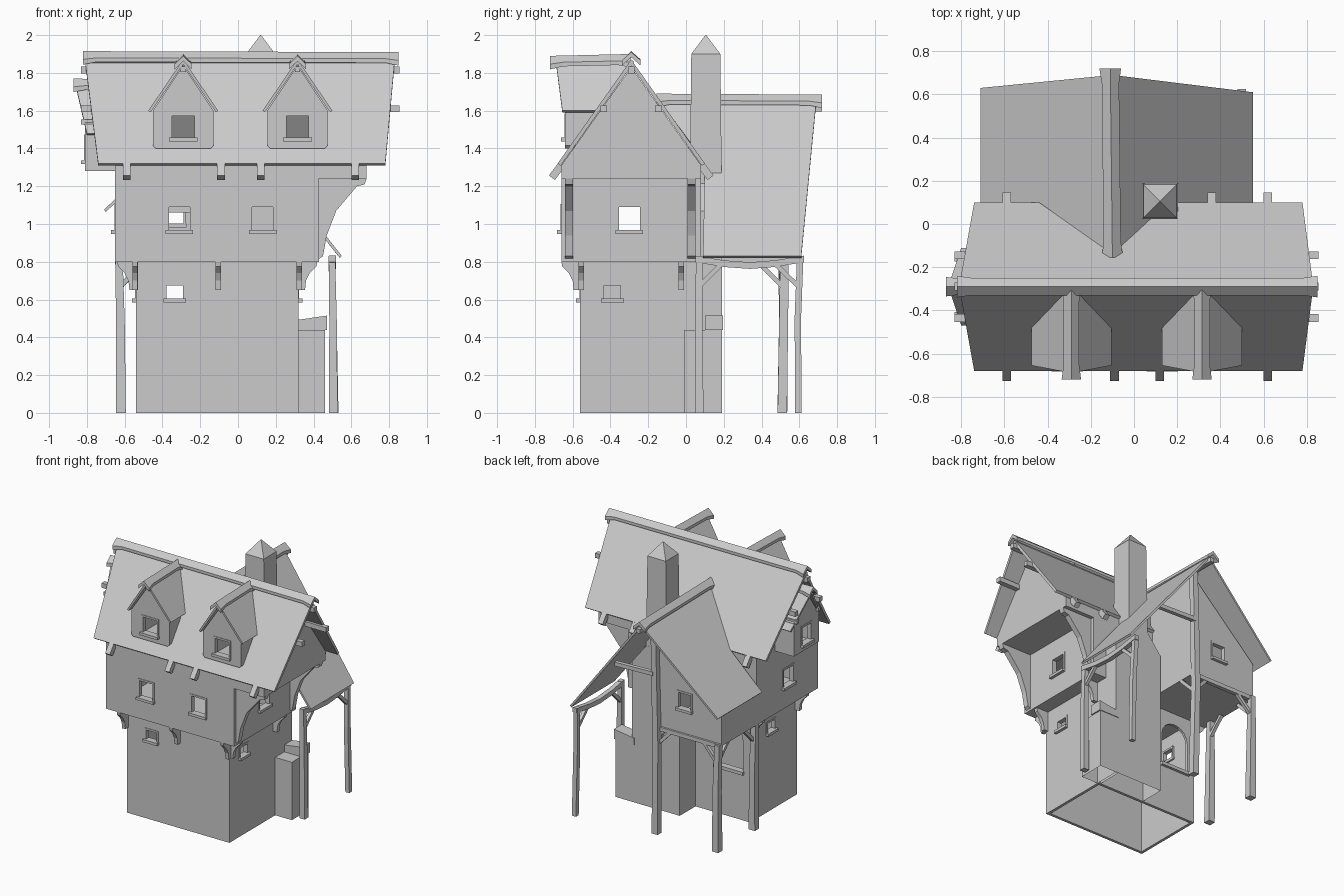
import bpy, bmesh
from math import pi, cos, sin
from mathutils import Vector as V

if "Cube" in bpy.data.objects:
    bpy.data.objects.remove(bpy.data.objects["Cube"])

grey = bpy.data.materials.new("plain_grey")
grey.use_nodes = True
grey.diffuse_color = (0.6, 0.6, 0.6, 1)
grey.node_tree.nodes["Principled BSDF"].inputs["Base Color"].default_value = (0.6, 0.6, 0.6, 1)


def loft(name, loops, shell=0, open_bottom=False):
    """Skin a list of equal loops, with capped ends; optionally hollow."""
    bm = bmesh.new()
    rings = [[bm.verts.new(p) for p in loop] for loop in loops]
    n = len(rings[0])
    for a, b in zip(rings, rings[1:]):
        for i in range(n):
            j = (i + 1) % n
            bm.faces.new((a[i], a[j], b[j], b[i]))
    bm.faces.new(rings[0])
    bm.faces.new(rings[-1])
    bmesh.ops.recalc_face_normals(bm, faces=bm.faces)
    if open_bottom:
        down = [f for f in bm.faces if f.normal.z < -0.9]
        bmesh.ops.delete(bm, geom=down, context='FACES')
    me = bpy.data.meshes.new(name)
    bm.to_mesh(me)
    bm.free()
    me.materials.append(grey)
    ob = bpy.data.objects.new(name, me)
    bpy.context.collection.objects.link(ob)
    if shell:
        m = ob.modifiers.new("hollow", 'SOLIDIFY')
        m.thickness, m.offset = shell, -1
    return ob


def prism(name, pts, axis, a, b, **kw):
    put = (lambda p, d: (d, p[0], p[1])) if axis == 'x' else (lambda p, d: (p[0], d, p[1]))
    return loft(name, [[put(p, d) for p in pts] for d in (a, b)], **kw)


def box(name, lo, hi, **kw):
    return prism(name, [(lo[0], lo[2]), (hi[0], lo[2]), (hi[0], hi[2]), (lo[0], hi[2])],
                 'y', lo[1], hi[1], **kw)


def sheet(name, pts, thick=0.02):
    pts = [V(p) for p in pts]
    n = (pts[1] - pts[0]).cross(pts[2] - pts[0]).normalized()
    if n.z > 0:
        n = -n
    return loft(name, [pts, [p + n * thick for p in pts]])


def beam(name, pts, w=0.035, w_end=None):
    pts = [V(p) for p in pts]
    d = (pts[-1] - pts[0]).normalized()
    s = d.cross(V((0, 0, 1)) if abs(d.z) < 0.95 else V((0, 1, 0))).normalized()
    u = s.cross(d)
    loops = []
    for i, p in enumerate(pts):
        h = (w + ((w_end or w) - w) * i / (len(pts) - 1)) / 2
        loops.append([p + s * a * h + u * b * h for a, b in ((-1, -1), (1, -1), (1, 1), (-1, 1))])
    return loft(name, loops)


def ridge_cap(name, p, q, half=0.04, drop=0.035, thick=0.022):
    p, q = V(p), V(q)
    d = (q - p).normalized()
    s = V((d.y, -d.x, 0)).normalized()
    length = (q - p).length
    loops = []
    for t, k in ((0, 1.25), (0.07, 1), (length - 0.07, 1), (length, 1.25)):
        c = p + d * t
        sec = [(-1, -drop), (0, 0), (1, -drop), (1, -drop - thick), (0, -thick), (-1, -drop - thick)]
        loops.append([c + s * a * half * k + V((0, 0, z * k)) for a, z in sec])
    return loft(name, loops)


def cut(targets, cutter):
    cutter.hide_render = True
    for t in targets:
        m = t.modifiers.new("opening", 'BOOLEAN')
        m.operation, m.solver, m.object = 'DIFFERENCE', 'EXACT', cutter
    cutter.display_type = 'WIRE'
    cutters.append(cutter)


cutters, solids = [], []


def window(targets, axis, wall, side, u, z, w, h, depth=0.08):
    """Cut an opening, then add a frame and a sill; side is the outward sign."""
    def part(name, u0, u1, d0, d1, z0, z1):
        d0, d1 = wall + side * d0, wall + side * d1
        if axis == 'y':
            return box(name, (u0, d0, z0), (u1, d1, z1))
        return box(name, (d0, u0, z0), (d1, u1, z1))
    l, r, b, t, f = u - w / 2, u + w / 2, z - h / 2, z + h / 2, 0.014
    cut(targets, part("window_cutter", l, r, -depth, 0.05, b, t))
    for u0, u1, z0, z1 in ((l, l + f, b, t), (r - f, r, b, t), (l + f, r - f, t - f, t)):
        part("window_frame", u0, u1, -0.03, 0.004, z0, z1)
    part("window_sill", l - 0.003, r + 0.003, -0.03, 0.022, b - 0.008, b + 0.012)


# Walls
base = box("ground_floor", (-0.54, -0.56, 0), (0.32, 0, 0.81), shell=0.03, open_bottom=True)
upper = box("upper_floor", (-0.65, -0.66, 0.8), (0.43, 0.08, 1.25), shell=0.03)
attic = prism("attic", [(-0.66, 1.24), (0.08, 1.24), (0.08, 1.31), (-0.29, 1.83), (-0.66, 1.31)],
              'x', -0.65, 0.68, shell=0.025)
wing = prism("back_wing", [(-0.65, 0.8), (-0.1, 0.8), (-0.1, 1.6), (-0.65, 1.08)],
             'y', 0.06, 0.5, shell=0.025)
cut([upper, wing], box("doorway_cutter", (-0.61, 0.02, 0.84), (-0.14, 0.12, 1.06)))

# Main roof with rafter tails and purlin ends
roofs = []
for side in (-1, 1):
    y = -0.29 + side * 0.39
    roofs.append(sheet("main_roof", [(-0.81, -0.29, 1.87), (0.83, -0.29, 1.87),
                                     (0.78, y, 1.32), (-0.74, y, 1.32)]))
    for x in ((-0.59, -0.09, 0.12, 0.62) if side < 0 else (-0.59, 0.36, 0.62)):
        beam("rafter_tail", [(x, -0.29 + side * 0.3, 1.405), (x, -0.29 + side * 0.42, 1.245)], 0.04)
for y, z in ((-0.29, 1.815), (-0.435, 1.61), (-0.145, 1.61)):
    for x0, x1 in ((0.6, 0.855), (-0.6, -0.83)):
        beam("purlin_end", [(x0, y, z), (x1, y, z)], 0.036)
ridge_cap("main_ridge_cap", (-0.82, -0.29, 1.915), (0.85, -0.29, 1.91))

# Front dormers
for c in (-0.29, 0.315):
    body = prism("dormer", [(c - 0.16, 1.415), (c - 0.145, 1.4), (c + 0.145, 1.4), (c + 0.16, 1.415),
                            (c + 0.16, 1.6), (c, 1.84), (c - 0.16, 1.6)], 'y', -0.64, -0.35)
    for s in (-1, 1):
        e = c + s * 0.185
        sheet("dormer_roof", [(c, -0.69, 1.872), (e, -0.655, 1.6), (e, -0.475, 1.6), (c, -0.29, 1.872)], 0.015)
    ridge_cap("dormer_ridge_cap", (c, -0.72, 1.89), (c, -0.29, 1.9), 0.036)
    beam("dormer_ridge_end", [(c, -0.5, 1.825), (c, -0.68, 1.82)], 0.028)
    window([body, roofs[0], attic], 'y', -0.64, -1, c, 1.515, 0.145, 0.14, 0.36)

# Gabled bay on the end wall
bay = prism("end_bay", [(-0.44, 1.28), (-0.14, 1.28), (-0.14, 1.53), (-0.29, 1.71), (-0.44, 1.53)],
            'x', -0.81, -0.6)
for s in (-1, 1):
    y = -0.29 + s * 0.18
    sheet("bay_roof", [(-0.86, -0.29, 1.74), (-0.8, y, 1.48), (-0.62, y, 1.48), (-0.62, -0.29, 1.74)], 0.015)
ridge_cap("bay_ridge_cap", (-0.87, -0.29, 1.77), (-0.64, -0.29, 1.765), 0.036)
for y, z in ((-0.29, 1.69), (-0.42, 1.54), (-0.16, 1.54)):
    beam("bay_purlin_end", [(-0.7, y, z), (-0.83, y, z)], 0.026)
window([bay, attic], 'x', -0.81, -1, -0.29, 1.4, 0.13, 0.15, 0.3)

# Wall windows
for x in (-0.31, 0.13):
    window([upper], 'y', -0.66, -1, x, 1.03, 0.14, 0.15)
for wall, side in ((0.43, 1), (-0.65, -1)):
    window([upper], 'x', wall, side, -0.3, 1.03, 0.14, 0.15)
window([wing], 'y', 0.5, 1, -0.34, 1.06, 0.13, 0.14)
window([base], 'y', -0.56, -1, -0.335, 0.64, 0.115, 0.095)
window([base], 'x', 0.32, 1, -0.39, 0.64, 0.115, 0.095)
window([base], 'x', -0.54, -1, -0.25, 0.64, 0.115, 0.095)

# Arched opening in the back wall
arch = [(-0.48, 0.37), (-0.25, 0.37)]
arch += [(-0.365 + 0.115 * cos(pi * i / 8), 0.6 + 0.115 * sin(pi * i / 8)) for i in range(9)]
cut([base], prism("arch_cutter", arch, 'y', -0.1, 0.1))
box("arch_sill", (-0.49, -0.03, 0.35), (-0.24, 0.02, 0.375))

# Big curved brackets under the attic overhang
big = [(0.42, 1.24), (0.68, 1.24), (0.67, 1.21), (0.63, 1.2), (0.52, 1.07),
       (0.47, 0.94), (0.45, 0.83), (0.42, 0.81)]
for y in (-0.62, 0.03):
    prism("attic_bracket", big, 'y', y - 0.021, y + 0.021)

# Small brackets under the upper floor
small = [(-0.01, 0.805), (0.1, 0.805), (0.095, 0.775), (0.06, 0.74), (0.04, 0.7), (0.035, 0.65), (-0.01, 0.65)]
for x in (-0.545, -0.105, 0.325):
    prism("floor_bracket", [(-0.56 - d, z) for d, z in small], 'x', x - 0.014, x + 0.014)
for y in (-0.555, -0.025):
    prism("floor_bracket", [(0.32 + d, z) for d, z in small], 'y', y - 0.014, y + 0.014)
    prism("floor_bracket", [(-0.54 - d, z) for d, z in small], 'y', y - 0.014, y + 0.014)

# Back wing roof, long over the porch
sheet("wing_roof_short", [(-0.1, -0.14, 1.655), (-0.44, 0.1, 1.33), (-0.71, 0.1, 1.075),
                          (-0.71, 0.63, 1.075), (-0.1, 0.69, 1.655)], 0.015)
sheet("wing_roof_long", [(-0.1, -0.14, 1.655), (0.16, 0.1, 1.327), (0.55, 0.09, 0.83),
                         (0.55, 0.61, 0.83), (-0.1, 0.69, 1.655)], 0.015)
ridge_cap("wing_ridge_cap", (-0.1, -0.155, 1.69), (-0.11, 0.72, 1.685))
beam("wing_ridge_beam", [(-0.1, 0.3, 1.612), (-0.1, 0.72, 1.612)], 0.032)

# Posts, porch beam and braces
beam("porch_back_post", [(0.515, 0.595, 0), (0.505, 0.592, 0.5), (0.495, 0.605, 0.83)], 0.034)
beam("porch_front_post", [(0.505, 0.07, 0), (0.503, 0.068, 0.5), (0.497, 0.07, 0.83)], 0.045, 0.034)
beam("ridge_post", [(-0.11, 0.51, 0), (-0.12, 0.52, 0.7), (-0.1, 0.52, 1.61)], 0.05, 0.042)
for y in (0.07, 0.51):
    beam("wing_post", [(-0.62, y, 0), (-0.622, y + 0.005, 0.45), (-0.63, y, 0.81)], 0.052, 0.04)
beam("porch_beam", [(0.5, 0.05, 0.815), (0.5, 0.2, 0.79), (0.5, 0.34, 0.78),
                    (0.5, 0.47, 0.79), (0.5, 0.625, 0.815)], 0.035)
beam("gable_collar", [(-0.1, 0.53, 1.22), (0.22, 0.53, 1.21)], 0.03)
beam("wing_floor_beam", [(-0.65, 0.5, 0.8), (-0.1, 0.5, 0.8)], 0.03)
for a, b in (((0.5, 0.595, 0.67), (0.5, 0.47, 0.79)), ((0.5, 0.07, 0.67), (0.5, 0.19, 0.79)),
             ((-0.62, 0.51, 0.67), (-0.5, 0.5, 0.8)), ((-0.62, 0.51, 0.67), (-0.62, 0.38, 0.8)),
             ((-0.62, 0.07, 0.67), (-0.62, 0.2, 0.8)), ((-0.11, 0.51, 0.67), (-0.23, 0.5, 0.8)),
             ((-0.11, 0.51, 0.67), (-0.11, 0.38, 0.8))):
    beam("brace", [a, b], 0.024)

# Chimney with shoulders, tapered stack and outside hearth
prism("chimney_breast", [(-0.08, 0), (0.32, 0), (0.32, 1.07), (0.2, 1.22), (0.04, 1.22), (-0.08, 1.07)],
      'y', -0.01, 0.19, open_bottom=True)


def square(h, z):
    return [(0.12 + a * h, 0.105 + b * h, z) for a, b in ((-1, -1), (1, -1), (1, 1), (-1, 1))]


loft("chimney_stack", [square(0.085, 1.15), square(0.077, 1.9), square(0.002, 2.0)])
box("hearth", (0.3, -0.01, 0), (0.46, 0.19, 0.44), open_bottom=True)
prism("hearth_ledge", [(0.3, 0.44), (0.47, 0.44), (0.47, 0.515), (0.3, 0.49)], 'y', 0.1, 0.195)

# Bake the openings and drop the helper cutters
bpy.context.view_layer.update()
graph = bpy.context.evaluated_depsgraph_get()
carved = [o for o in bpy.data.objects if o.type == 'MESH' and o.modifiers]
baked = [(o, bpy.data.meshes.new_from_object(o.evaluated_get(graph))) for o in carved]
for o, me in baked:
    o.modifiers.clear()
    o.data = me
for c in cutters:
    bpy.data.objects.remove(c)
